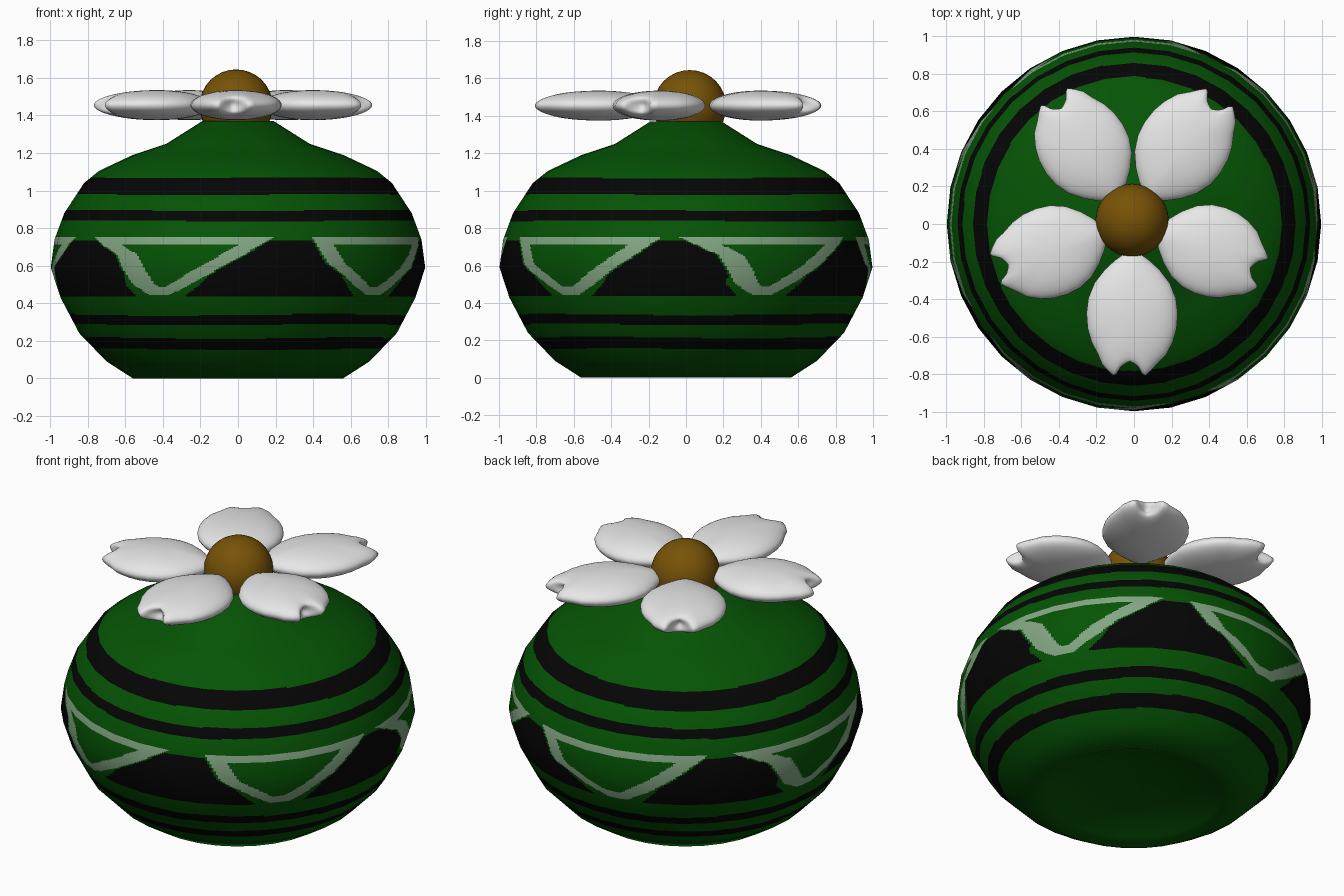
import bpy, bmesh, math
from mathutils import Vector

if "Cube" in bpy.data.objects:
    bpy.data.objects.remove(bpy.data.objects["Cube"])


def material(name, rgb):
    m = bpy.data.materials.new(name)
    m.diffuse_color = (*rgb, 1)
    m.use_nodes = True
    m.node_tree.nodes["Principled BSDF"].inputs["Base Color"].default_value = m.diffuse_color
    return m


GREEN = material("leaf green", (0.0015, 0.088, 0.0015))
BLACK = material("black", (0.0015, 0.0015, 0.0015))
SAGE = material("pale sage", (0.23, 0.38, 0.23))
WHITE = material("petal white", (0.8, 0.8, 0.8))
GOLD = material("dark gold", (0.185, 0.086, 0.002))


def mesh_object(name, verts, faces, mats):
    me = bpy.data.meshes.new(name)
    me.from_pydata(verts, [], faces)
    for m in mats:
        me.materials.append(m)
    ob = bpy.data.objects.new(name, me)
    bpy.context.collection.objects.link(ob)
    for p in me.polygons:
        p.use_smooth = True
    return ob


def lerp_table(table, u):
    for (u0, a), (u1, b) in zip(table, table[1:]):
        if u <= u1:
            return a + (b - a) * (u - u0) / (u1 - u0)
    return table[-1][1]


# Painted pattern: hanging triangles (start, tip, end in degrees, bowed left edge)
TRIANGLES = [(-52, -27, 11, True), (24, 49, 82, False), (88, 115, 150, True),
             (159, 191, 222, False), (231, 259, 297, True)]
BOWED = [(0, 0.1), (0.2, 0.34), (0.7, 0.55), (0.87, 0.8), (1, 1)]
STRAIGHT = [(0, 0.1), (0.2, 0.38), (0.55, 0.8), (1, 1)]
RIGHT = [(0, 0.1), (0.2, 0.32), (0.65, 0.71), (1, 1)]
STRIPES = [(0.155, 0.215), (0.285, 0.338), (0.84, 0.895), (0.98, 1.068)]


def edges(tri, z):
    s, b, e, bowed = tri
    u = min(max((z - 0.44) / 0.31, 0), 1)
    return (b + (s - b) * lerp_table(BOWED if bowed else STRAIGHT, u),
            b + (e - b) * lerp_table(RIGHT, u))


def paint(deg, z):
    wobble = 0.004 * math.sin(math.radians(deg) * 3 + z * 9)
    if any(lo < z + wobble < hi for lo, hi in STRIPES):
        return 1
    if not 0.435 < z < 0.75:
        return 0
    for i, tri in enumerate(TRIANGLES):
        left, right = edges(tri, z)
        d = (deg - tri[1] + 180) % 360 - 180 + tri[1]
        if left <= d <= right and z > 0.44:
            border = 8 if tri[3] else 6
            inside = 0.49 < z < 0.71 and left + border < d < right - 7
            return 0 if inside else 2
        # dark mound up to the next triangle
        nxt = TRIANGLES[(i + 1) % 5]
        stop = edges(nxt, z)[0] + (360 if i == 4 else 0)
        gap = 0.8 + 5 * max(0, 1 - (z - 0.44) / 0.11)
        d = (deg - right) % 360
        if gap < d < stop - right - gap and z < 0.735:
            return 1
    return 0


# Pot body: turned profile with 32 flat sides, hollowed base
PROFILE = [(0.001, 0.11), (0.2, 0.1), (0.36, 0.075), (0.49, 0.03), (0.56, 0),
           (0.70, 0.09), (0.845, 0.24), (0.945, 0.43), (0.997, 0.59), (0.977, 0.74),
           (0.925, 0.88), (0.82, 1.04), (0.74, 1.105), (0.56, 1.19), (0.38, 1.25),
           (0.19, 1.37), (0.001, 1.375)]
SIDES, COLS = 32, 480
pts = [Vector(p) for p in PROFILE]
seg_n = [Vector((b.y - a.y, a.x - b.x)).normalized() for a, b in zip(pts, pts[1:])]
pt_n = [seg_n[0]] + [(a + b).normalized() for a, b in zip(seg_n, seg_n[1:])] + [seg_n[-1]]
rows = []
for i in range(len(pts) - 1):
    a, b = pts[i], pts[i + 1]
    painted = 0.1 < b.y < 1.15 and a.x > 0.65
    n = math.ceil((b - a).length / 0.007) if painted else 3
    rows += [(a.lerp(b, k / n), pt_n[i].lerp(pt_n[i + 1], k / n)) for k in range(n)]
rows.append((pts[-1], pt_n[-1]))

verts, normals, faces = [], [], []
step = 2 * math.pi / SIDES
for p, nrm in rows:
    for c in range(COLS):
        phi = 2 * math.pi * c / COLS
        r = p.x * math.cos(step / 2) / math.cos(phi % step - step / 2)
        verts.append((r * math.sin(phi), -r * math.cos(phi), p.y))
        normals.append(Vector((nrm.x * math.sin(phi), -nrm.x * math.cos(phi), nrm.y)).normalized())
for j in range(len(rows) - 1):
    for c in range(COLS):
        d = (c + 1) % COLS
        faces.append((j * COLS + c, j * COLS + d, (j + 1) * COLS + d, (j + 1) * COLS + c))
body = mesh_object("pot_body", verts, faces, [GREEN, BLACK, SAGE])
for k, poly in enumerate(body.data.polygons):
    j, c = divmod(k, COLS)
    if rows[j][0].x > 0.56:
        z = (rows[j][0].y + rows[j + 1][0].y) / 2
        poly.material_index = paint((c + 0.5) * 360 / COLS, z)
body.data.normals_split_custom_set_from_vertices(normals)

# Flower centre
bpy.ops.mesh.primitive_uv_sphere_add(segments=32, ring_count=16, radius=0.195,
                                     location=(-0.01, 0.02, 1.45))
centre = bpy.context.object
centre.name = "flower_centre"
centre.data.materials.append(GOLD)
bpy.ops.object.shade_smooth()

# Petals: puffy lens shapes with a notched tip; half outline as (along, across)
HALF = [(0.15, 0), (0.165, 0.04), (0.2, 0.09), (0.25, 0.145), (0.32, 0.2), (0.4, 0.233),
        (0.48, 0.243), (0.56, 0.237), (0.63, 0.217), (0.7, 0.181), (0.75, 0.145),
        (0.785, 0.113), (0.81, 0.085), (0.8, 0.068), (0.765, 0.048), (0.735, 0.022), (0.715, 0)]
outline = HALF + [(a, -b) for a, b in HALF[-2:0:-1]]
MID, THICK, RINGS = 0.47, 0.08, 14


def petal(name, angle, length):
    n = len(outline)
    verts, faces = [(MID * length, 0, THICK)], []
    levels = [math.pi * k / (2 * RINGS) for k in range(1, 2 * RINGS)]
    for t in levels:
        k = math.sin(t)
        for a, b in outline:
            full = a
            if a > 0.7 and abs(b) < 0.12:      # notch fades out towards the middle
                smooth = 0.82 - 2.5 * b * b
                full = smooth + (a - smooth) * k ** 6
            verts.append(((MID + (full - MID) * k) * length, b * k - 0.015 * (a > 0.7) * k,
                          THICK * math.cos(t)))
    verts.append((MID * length, 0, -THICK))
    last = len(verts) - 1
    for i in range(n):
        m = (i + 1) % n
        faces.append((0, 1 + m, 1 + i))
        for j in range(len(levels) - 1):
            p, q = 1 + j * n, 1 + (j + 1) * n
            faces.append((p + i, p + m, q + m, q + i))
        faces.append((last - n + i, last - n + m, last))
    ob = mesh_object(name, verts, faces, [WHITE])
    # make every face point outwards
    bm = bmesh.new()
    bm.from_mesh(ob.data)
    bmesh.ops.recalc_face_normals(bm, faces=bm.faces)
    bm.to_mesh(ob.data)
    bm.free()
    ob.location = (-0.01, 0.01, 1.455)
    ob.rotation_euler.z = math.radians(angle)


for i, (angle, length) in enumerate([(-90, 1.01), (-20, 0.92), (56, 1.0), (123, 0.97), (200, 0.95)]):
    petal(f"petal_{i + 1}", angle, length)
